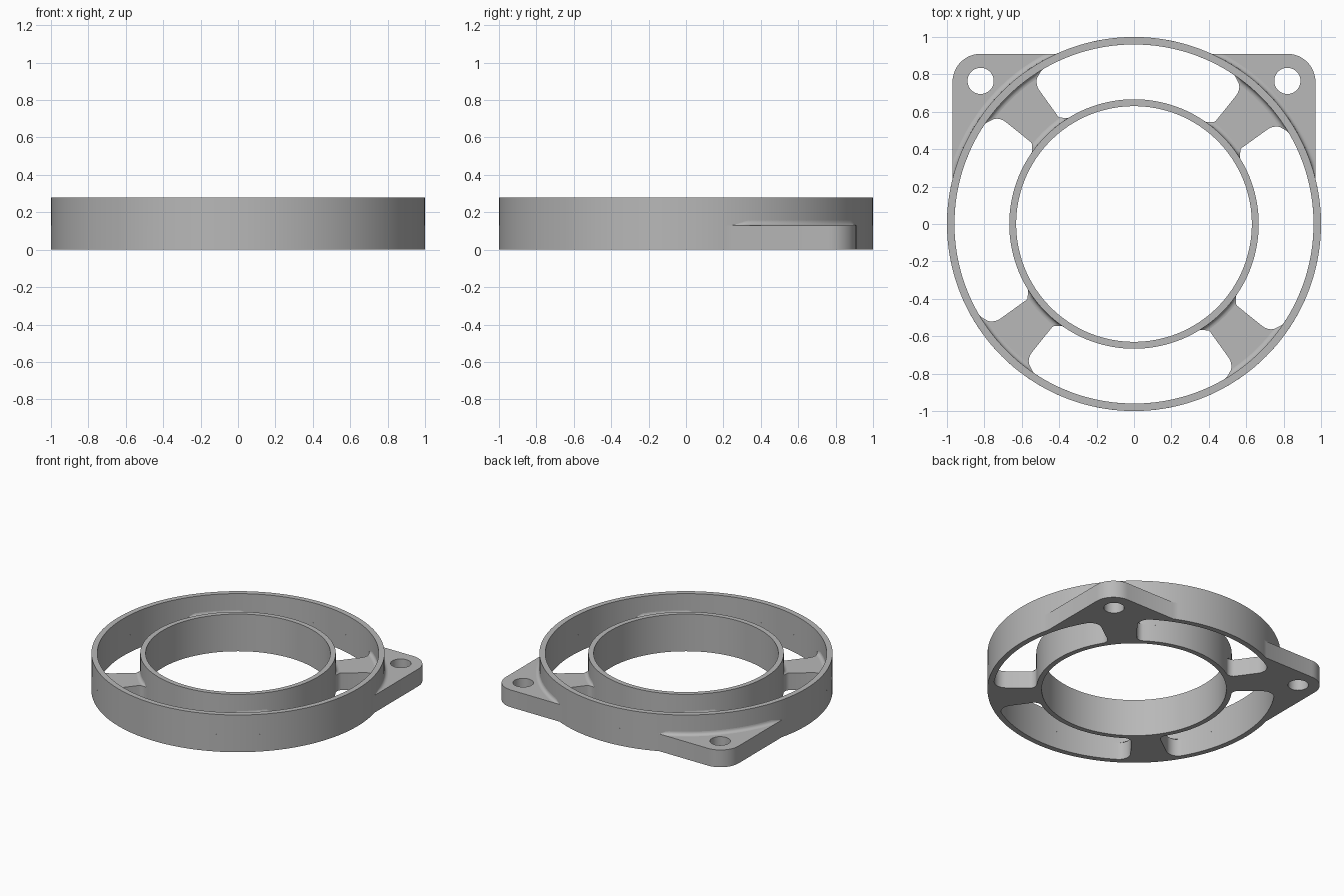
import bpy, bmesh
from math import sin, cos, asin, acos, radians, degrees, pi

if "Cube" in bpy.data.objects:
    bpy.data.objects.remove(bpy.data.objects["Cube"], do_unlink=True)

# Main dimensions
R_OUT, R_OUT_IN = 1.0, 0.96
R_IN_OUT, R_IN = 0.667, 0.63
HEIGHT, PLATE = 0.28, 0.13
EAR_X, EAR_Y, EAR_R = 0.97, 0.91, 0.15
TURN = -1.6            # spokes are turned slightly about the axis
SPOKE_HALF = 8.1
FILLET = 0.025

grey = bpy.data.materials.new("plain grey")
grey.use_nodes = True
colour = (0.48, 0.48, 0.48, 1)
grey.diffuse_color = colour
grey.node_tree.nodes["Principled BSDF"].inputs["Base Color"].default_value = colour


def arc(r, a0, a1, n, cx=0, cy=0):
    """Points on an arc, angles in degrees, both ends included."""
    steps = [radians(a0 + (a1 - a0) * i / n) for i in range(n + 1)]
    return [(cx + r * cos(t), cy + r * sin(t)) for t in steps]


def circle(r, n=144, cx=0, cy=0):
    return arc(r, 0, 360, n, cx, cy)[:-1]


def finish(obj):
    obj.data.materials.clear()
    obj.data.materials.append(grey)
    bpy.ops.object.select_all(action='DESELECT')
    obj.select_set(True)
    bpy.context.view_layer.objects.active = obj
    bpy.ops.object.shade_smooth_by_angle(angle=radians(30))


def prism(name, loops, z0, z1):
    """Extrude a flat outline with holes from z0 to z1."""
    curve = bpy.data.curves.new(name, 'CURVE')
    curve.dimensions = '2D'
    curve.fill_mode = 'BOTH'
    curve.extrude = (z1 - z0) / 2
    for pts in loops:
        spline = curve.splines.new('POLY')
        spline.points.add(len(pts) - 1)
        for p, (x, y) in zip(spline.points, pts):
            p.co = (x, y, 0, 1)
        spline.use_cyclic_u = True
    obj = bpy.data.objects.new(name, curve)
    bpy.context.collection.objects.link(obj)
    bpy.ops.object.select_all(action='DESELECT')
    obj.select_set(True)
    bpy.context.view_layer.objects.active = obj
    bpy.ops.object.convert(target='MESH')
    obj = bpy.context.view_layer.objects.active
    bm = bmesh.new()
    bm.from_mesh(obj.data)
    bmesh.ops.remove_doubles(bm, verts=bm.verts, dist=1e-5)
    bmesh.ops.translate(bm, verts=bm.verts, vec=(0, 0, (z0 + z1) / 2))
    bmesh.ops.recalc_face_normals(bm, faces=bm.faces)
    bm.to_mesh(obj.data)
    bm.free()
    finish(obj)


def slot(mid, half, f=0.08, g=0.05):
    """Ring-shaped slot with rounded corners: f outside, g inside."""
    def corner(r, ang, rad, a0, a1):
        t = radians(mid + ang)
        return arc(rad, mid + a0, mid + a1, 8, r * cos(t), r * sin(t))
    ro, ri = R_OUT_IN - f, R_IN_OUT + g
    b = half - degrees(asin(f / ro))
    c = half - degrees(asin(g / ri))
    return (corner(ro, -b, f, -half - 90, -b)
            + arc(R_OUT_IN, mid - b, mid + b, 24)[1:-1]
            + corner(ro, b, f, b, half + 90)
            + corner(ri, c, g, half + 90, c + 180)[1:]
            + arc(R_IN_OUT, mid + c, mid - c, 24)[1:-1]
            + corner(ri, -c, g, 180 - c, 270 - half)[:-1])


def fillet(name, r, side, a0, a1, size):
    """Concave strip between the plate top and a ring wall."""
    bm = bmesh.new()
    rows, n, k = [], 40, 5
    for i in range(n + 1):
        t = radians(a0 + (a1 - a0) * i / n)
        s = max(size(t), 1e-4)
        row = []
        for j in range(k + 1):
            q = pi / 2 * j / k
            rad = r + side * s * (1 - sin(q))
            row.append(bm.verts.new((rad * cos(t), rad * sin(t),
                                     PLATE + s * (1 - cos(q)))))
        rows.append(row)
    for u, v in zip(rows, rows[1:]):
        for j in range(k):
            quad = [u[j], v[j], v[j + 1], u[j + 1]]
            bm.faces.new(quad if side > 0 else quad[::-1])
    bmesh.ops.recalc_face_normals(bm, faces=bm.faces)
    if sum(f.normal.z for f in bm.faces) < 0:
        bmesh.ops.reverse_faces(bm, faces=bm.faces)
    mesh = bpy.data.meshes.new(name)
    bm.to_mesh(mesh)
    bm.free()
    obj = bpy.data.objects.new(name, mesh)
    bpy.context.collection.objects.link(obj)
    finish(obj)


# Base plate: round outline with two rounded mounting ears, slots and holes
ear_start = degrees(acos(EAR_X))
ear_end = degrees(asin(EAR_Y))
hole_x, hole_y = EAR_X - EAR_R, EAR_Y - EAR_R
half_outline = (arc(R_OUT, -90, ear_start, 48)
                + arc(EAR_R, 0, 90, 14, hole_x, hole_y)
                + arc(R_OUT, ear_end, 90, 12))
outline = half_outline + [(-x, y) for x, y in half_outline[-2:0:-1]]
holes = [circle(0.07, 40, s * hole_x, hole_y + 0.005) for s in (1, -1)]
slots = [slot(90 * i + TURN, 45 - SPOKE_HALF) for i in range(4)]
prism("base_plate", [outline, circle(R_IN)] + holes + slots, 0, PLATE)

# Upright walls
prism("outer_ring", [circle(R_OUT), circle(R_OUT_IN)], PLATE, HEIGHT)
prism("inner_ring", [circle(R_IN_OUT), circle(R_IN)], PLATE, HEIGHT)


# Fillets where the ears meet the outer wall
def ear_gap(t):
    return min(FILLET, EAR_X / max(abs(cos(t)), 0.01) - 1,
               EAR_Y / max(sin(t), 0.01) - 1)


fillet("ear_fillet_left", R_OUT, 1, ear_start, ear_end, ear_gap)
fillet("ear_fillet_right", R_OUT, 1, 180 - ear_end, 180 - ear_start, ear_gap)

# Fillets where the spokes meet both walls
for i in range(4):
    mid = 45 + 90 * i + TURN
    for label, r, side, spread in (("outer", R_OUT_IN, -1, 12.5),
                                   ("inner", R_IN_OUT, 1, 11.5)):
        def fade(t, mid=mid, spread=spread):
            return min(FILLET, 0.5 * radians(spread - abs(degrees(t) - mid)))
        fillet(f"spoke_{label}_fillet_{i + 1}", r, side,
               mid - spread, mid + spread, fade)
